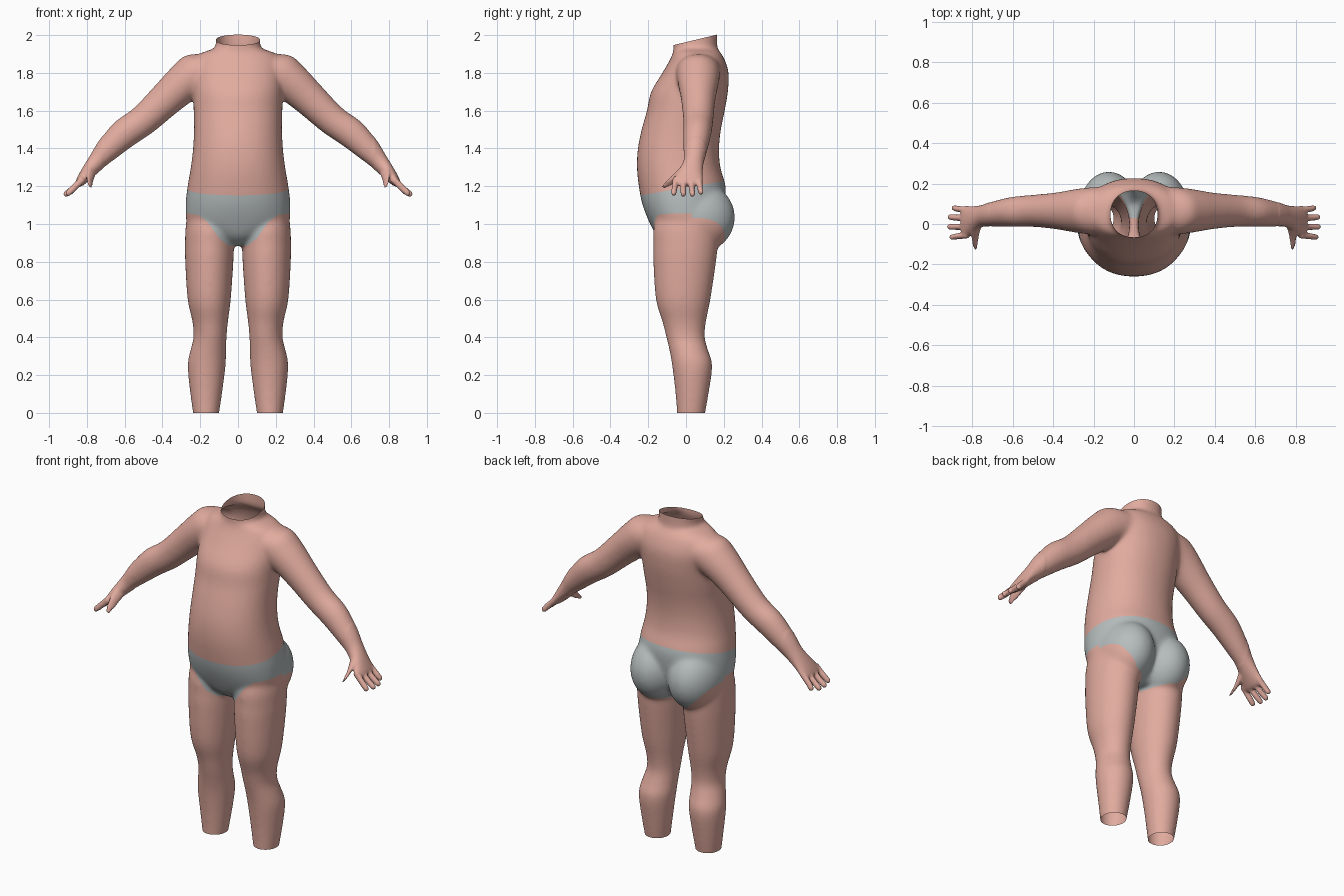
import bpy
import bmesh
import math
from mathutils import Vector, Matrix

cube = bpy.data.objects.get("Cube")
if cube:
    bpy.data.objects.remove(cube)


def material(name, rgb):
    mat = bpy.data.materials.new(name)
    mat.use_nodes = True
    colour = (*rgb, 1)
    mat.diffuse_color = colour
    node = mat.node_tree.nodes["Principled BSDF"]
    node.inputs["Base Color"].default_value = colour
    node.inputs["Roughness"].default_value = 0.8
    return mat


def smooth_rows(rows, steps=4):
    """Catmull-Rom interpolation between cross-section rows."""
    out = []
    for i in range(len(rows) - 1):
        picks = [rows[max(i - 1, 0)], rows[i], rows[i + 1], rows[min(i + 2, len(rows) - 1)]]
        for k in range(steps):
            t = k / steps
            out.append([b + 0.5 * t * (c - a + t * (2 * a - 5 * b + 4 * c - d + t * (3 * (b - c) + d - a)))
                        for a, b, c, d in zip(*picks)])
    return out + [list(rows[-1])]


def loft(bm, rows, u, power=1.0, sides=32):
    """Closed tube through rows of (x, y, z, radius along u, radius along y)."""
    v = Vector((0, 1, 0))
    rings = []
    for x, y, z, ru, rv in smooth_rows(rows):
        ring = []
        for k in range(sides):
            a = math.tau * k / sides
            c, s = math.cos(a), math.sin(a)
            c = math.copysign(abs(c) ** power, c)
            s = math.copysign(abs(s) ** power, s)
            ring.append(bm.verts.new(Vector((x, y, z)) + u * (ru * c) + v * (rv * s)))
        rings.append(ring)
    for r0, r1 in zip(rings, rings[1:]):
        for k in range(sides):
            n = (k + 1) % sides
            bm.faces.new((r0[k], r0[n], r1[n], r1[k]))
    bm.faces.new(rings[0])
    bm.faces.new(rings[-1])


bm = bmesh.new()
across = Vector((1, 0, 0))

# Torso and neck: height, front, back, half width
torso = [(0.885, -0.09, 0.10, 0.05), (0.93, -0.15, 0.14, 0.14), (1.0, -0.19, 0.18, 0.262),
         (1.1, -0.23, 0.205, 0.277), (1.2, -0.25, 0.21, 0.267), (1.3, -0.26, 0.182, 0.25),
         (1.4, -0.255, 0.175, 0.238), (1.5, -0.235, 0.185, 0.233), (1.6, -0.207, 0.205, 0.235),
         (1.7, -0.185, 0.222, 0.237), (1.8, -0.125, 0.226, 0.24), (1.87, -0.085, 0.205, 0.23),
         (1.905, -0.07, 0.185, 0.195), (1.93, -0.066, 0.167, 0.128), (1.96, -0.067, 0.165, 0.117),
         (2.06, -0.07, 0.165, 0.118)]
loft(bm, [(0, (f + b) / 2, z, w, (b - f) / 2) for z, f, b, w in torso], across, 0.92, 48)

# Leg: height, inner side, outer side, front, back
leg = [(1.08, 0.05, 0.262, -0.14, 0.17), (0.98, 0.025, 0.278, -0.172, 0.175),
       (0.9, 0.022, 0.281, -0.174, 0.17), (0.8, 0.024, 0.28, -0.174, 0.16),
       (0.6, 0.038, 0.267, -0.16, 0.13), (0.48, 0.053, 0.241, -0.125, 0.106),
       (0.4, 0.06, 0.236, -0.105, 0.1), (0.33, 0.062, 0.253, -0.088, 0.118),
       (0.25, 0.065, 0.267, -0.074, 0.14), (0.1, 0.084, 0.253, -0.056, 0.12),
       (-0.06, 0.108, 0.23, -0.045, 0.092)]

# Arm and palm: centre, thickness, depth
arm = [(0.08, 0.07, 1.83, 0.09, 0.115), (0.19, 0.065, 1.803, 0.123, 0.118),
       (0.275, 0.065, 1.755, 0.107, 0.11), (0.38, 0.065, 1.662, 0.093, 0.092),
       (0.50, 0.065, 1.55, 0.083, 0.08), (0.60, 0.06, 1.48, 0.081, 0.075),
       (0.69, 0.05, 1.395, 0.066, 0.064), (0.75, 0.04, 1.328, 0.049, 0.054),
       (0.80, 0.02, 1.268, 0.037, 0.068), (0.835, 0.01, 1.225, 0.026, 0.08),
       (0.85, 0.008, 1.21, 0.016, 0.074)]

# Fingers: knuckle depth, tip depth, tip x, tip height
fingers = [(0.07, 0.079, 0.898, 1.16), (0.028, 0.034, 0.918, 1.149),
           (-0.014, -0.014, 0.92, 1.149), (-0.056, -0.065, 0.908, 1.154)]

for side in (1, -1):
    loft(bm, [(side * (i + o) / 2, (f + b) / 2, z, (o - i) / 2, (b - f) / 2)
              for z, i, o, f, b in leg], across)
    slope = Vector((side * 0.66, 0, 0.75))
    loft(bm, [(side * x, *rest) for x, *rest in arm], slope)
    for y0, y1, x1, z1 in fingers:
        loft(bm, [(side * 0.82, y0, 1.24, 0.019, 0.016), (side * 0.87, (y0 + y1) / 2, 1.19, 0.018, 0.0155),
                  (side * (x1 - 0.01), y1, z1 + 0.01, 0.016, 0.0145),
                  (side * x1, y1, z1, 0.009, 0.008)], slope, sides=12)
    # Thumb
    loft(bm, [(side * 0.775, 0.0, 1.29, 0.034, 0.034), (side * 0.785, -0.045, 1.25, 0.03, 0.03),
              (side * 0.786, -0.09, 1.217, 0.023, 0.021), (side * 0.784, -0.121, 1.195, 0.014, 0.012)],
         slope, sides=12)
    # Buttock
    place = Matrix.Translation((side * 0.124, 0.06, 1.035)) @ Matrix.Diagonal((0.15, 0.2, 0.19, 1))
    bmesh.ops.create_uvsphere(bm, u_segments=32, v_segments=20, radius=1, matrix=place)

bmesh.ops.recalc_face_normals(bm, faces=bm.faces)
mesh = bpy.data.meshes.new("body")
bm.to_mesh(mesh)
bm.free()
body = bpy.data.objects.new("body", mesh)
bpy.context.collection.objects.link(body)

# Fuse the parts into one skin
fuse = body.modifiers.new("fuse", "REMESH")
fuse.mode = "VOXEL"
fuse.voxel_size = 0.0067
graph = bpy.context.evaluated_depsgraph_get()
fused = bpy.data.meshes.new_from_object(body.evaluated_get(graph))
body.modifiers.clear()
body.data = fused
fused.name = "body"
bpy.data.meshes.remove(mesh)
fused.materials.clear()
fused.materials.append(material("skin", (0.76, 0.41, 0.345)))
fused.materials.append(material("light grey cloth", (0.47, 0.51, 0.51)))

bm = bmesh.new()
bm.from_mesh(fused)


def relax(verts, times):
    for _ in range(times):
        bmesh.ops.smooth_vert(bm, verts=verts, factor=0.5,
                              use_axis_x=True, use_axis_y=True, use_axis_z=True)


relax(bm.verts[:], 2)
relax([v for v in bm.verts if abs(v.co.x) < 0.72], 28)


def cut(faces, point, normal, clear=False):
    geom = set(faces)
    for f in faces:
        geom.update(f.edges)
        geom.update(f.verts)
    bmesh.ops.bisect_plane(bm, geom=list(geom), dist=1e-5, plane_co=point,
                           plane_no=normal, clear_outer=clear)


# Open neck and open leg ends
cut(bm.faces[:], (0, 0, 1.963), (0, -0.24, 1), True)
cut(bm.faces[:], (0, 0, 0), (0, 0, -1), True)

# Briefs: tilted waistline and curved leg openings
front_line = [(0.05, 0.885), (0.10, 0.925), (0.16, 1.01), (0.21, 1.048), (0.3, 1.06)]
back_line = [(0.03, 0.87), (0.14, 0.895), (0.21, 0.96), (0.25, 1.01), (0.3, 1.06)]
MIDDLE = 0.03


def hem(x, y):
    line = front_line if y < MIDDLE else back_line
    x = abs(x)
    if x <= line[0][0]:
        return line[0][1]
    for (x0, z0), (x1, z1) in zip(line, line[1:]):
        if x <= x1:
            return z0 + (z1 - z0) * (x - x0) / (x1 - x0)
    return line[-1][1]


def waist(y):
    return 1.193 + 0.17 * y


def hip_faces(test):
    return [f for f in bm.faces if abs(f.calc_center_median().x) < 0.35
            and 0.8 < f.calc_center_median().z < 1.3 and test(f.calc_center_median())]


cut(hip_faces(lambda c: True), (0, 0, waist(0)), (0, -0.17, 1))
for side in (1, -1):
    for line, facing in ((front_line, -1), (back_line, 1)):
        for (x0, z0), (x1, z1) in zip(line, line[1:]):
            strip = hip_faces(lambda c: (c.y - MIDDLE) * facing >= 0
                              and x0 - 0.01 < c.x * side < x1 + 0.01)
            cut(strip, (side * x0, 0, z0), Vector((-side * (z1 - z0), 0, x1 - x0)).normalized())

for f in bm.faces:
    c = f.calc_center_median()
    f.smooth = True
    f.material_index = int(abs(c.x) < 0.35 and hem(c.x, c.y) < c.z < waist(c.y))

bm.to_mesh(fused)
bm.free()
